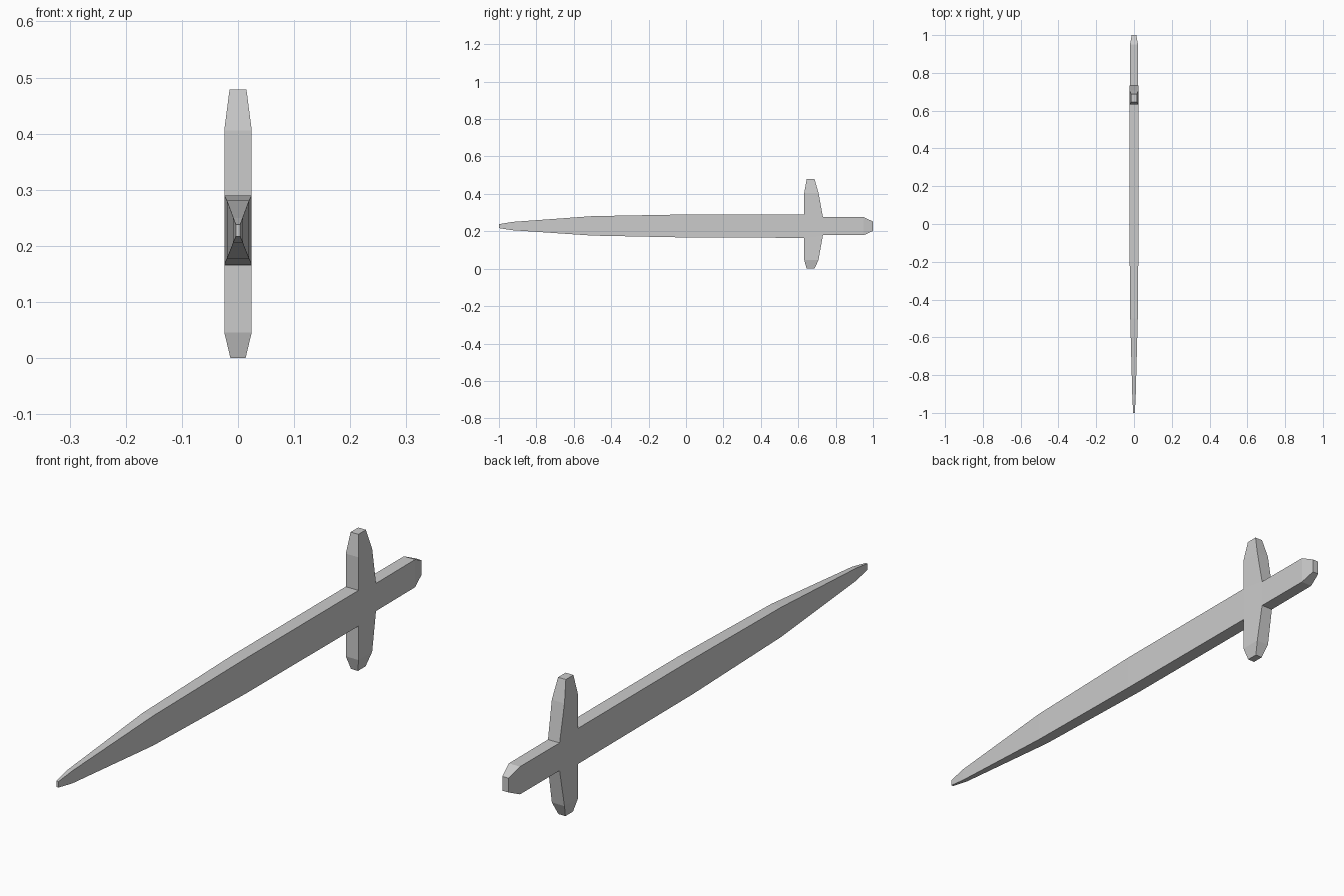
import bpy, bmesh

if "Cube" in bpy.data.objects:
    bpy.data.objects.remove(bpy.data.objects["Cube"])

bm = bmesh.new()

def ring(y, half_w, z0, z1):
    return [bm.verts.new(p) for p in
            ((-half_w, y, z0), (half_w, y, z0), (half_w, y, z1), (-half_w, y, z1))]

def bridge(a, b):
    return [bm.faces.new((a[i], a[(i + 1) % 4], b[(i + 1) % 4], b[i])) for i in range(4)]

# Blade, guard block and grip: (y, half width, bottom z, top z)
stations = [
    (-1.00, 0.004, 0.217, 0.238),
    (-0.93, 0.0085, 0.206, 0.250),
    (-0.50, 0.020, 0.177, 0.281),
    (0.00, 0.0245, 0.167, 0.290),
    (0.632, 0.0245, 0.165, 0.290),
    (0.732, 0.0225, 0.179, 0.276),
    (0.95, 0.0215, 0.179, 0.276),
    (1.00, 0.012, 0.202, 0.252),
]
rings = [ring(*s) for s in stations]
guard_faces = []
for i in range(len(rings) - 1):
    sides = bridge(rings[i], rings[i + 1])
    if i == 4:
        guard_faces = [sides[0], sides[2]]   # bottom and top of guard block
bm.faces.new(rings[0])
bm.faces.new(rings[-1])

# Guard arms: extruded from the block, (half width, front y, back y, z)
arms = [
    [(0.0245, 0.632, 0.708, 0.046), (0.0135, 0.645, 0.687, 0.0)],
    [(0.0245, 0.632, 0.708, 0.406), (0.015, 0.645, 0.687, 0.479)],
]
for face, steps in zip(guard_faces, arms):
    for half_w, y0, y1, z in steps:
        geom = bmesh.ops.extrude_discrete_faces(bm, faces=[face])
        face = geom["faces"][0]
        mid_y = face.calc_center_median().y
        for v in face.verts:
            v.co = (half_w if v.co.x > 0 else -half_w, y0 if v.co.y < mid_y else y1, z)

bmesh.ops.remove_doubles(bm, verts=bm.verts, dist=1e-5)
bmesh.ops.recalc_face_normals(bm, faces=bm.faces)
mesh = bpy.data.meshes.new("sword")
bm.to_mesh(mesh)
bm.free()
sword = bpy.data.objects.new("sword", mesh)
bpy.context.collection.objects.link(sword)
